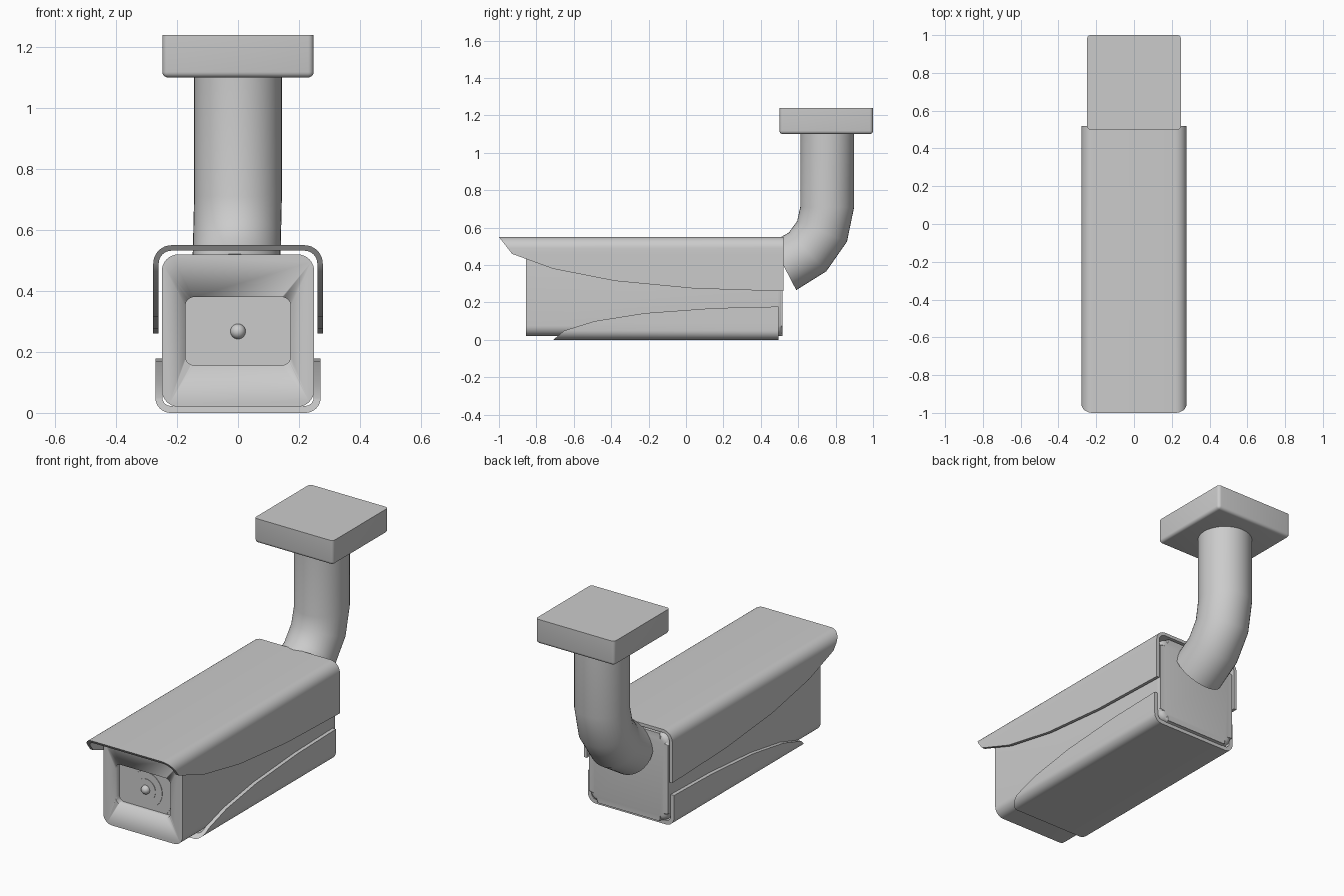
import bpy, bmesh
from math import sin, cos, pi, radians
from mathutils import Vector

if "Cube" in bpy.data.objects:
    bpy.data.objects.remove(bpy.data.objects["Cube"])


def finish(name, bm, angle=35):
    bmesh.ops.recalc_face_normals(bm, faces=bm.faces)
    me = bpy.data.meshes.new(name)
    bm.to_mesh(me)
    bm.free()
    ob = bpy.data.objects.new(name, me)
    bpy.context.collection.objects.link(ob)
    bpy.ops.object.select_all(action='DESELECT')
    ob.select_set(True)
    bpy.context.view_layer.objects.active = ob
    bpy.ops.object.shade_smooth_by_angle(angle=radians(angle))
    return ob


def skin(bm, rings, cap=True):
    """Join closed rings of points with quads."""
    vs = [[bm.verts.new(p) for p in r] for r in rings]
    n = len(vs[0])
    for a, b in zip(vs, vs[1:]):
        for i in range(n):
            bm.faces.new((a[i], a[(i + 1) % n], b[(i + 1) % n], b[i]))
    if cap:
        bm.faces.new(vs[0])
        bm.faces.new(vs[-1])


def rounded_rect(hx, hz, cz, r, n=8):
    pts = []
    for k, (sx, sz) in enumerate(((1, 1), (-1, 1), (-1, -1), (1, -1))):
        for i in range(n + 1):
            a = (k + i / n) * pi / 2
            pts.append((sx * (hx - r) + r * cos(a), cz + sz * (hz - r) + r * sin(a)))
    return pts


def prism(name, pts, y0, y1, rear_bevel=0):
    bm = bmesh.new()
    skin(bm, [[(x, y, z) for x, z in pts] for y in (y0, y1)])
    if rear_bevel:
        edges = [e for e in bm.edges if all(abs(v.co.y - y1) < 1e-5 for v in e.verts)]
        bmesh.ops.bevel(bm, geom=edges, offset=rear_bevel, segments=4, profile=0.5, affect='EDGES')
    return finish(name, bm)


def shell(name, hx, z_flat, t, r, curve, y_back):
    """U-shaped cover; curve lists (y, z) of its swept front edge, from rear tip to flat side."""
    s = 1 if z_flat > curve[0][1] else -1
    zc = z_flat - s * r

    def front_y(z):
        for (ya, za), (yb, zb) in zip(curve, curve[1:]):
            if min(za, zb) - 1e-6 <= z <= max(za, zb) + 1e-6:
                return ya + (yb - ya) * (z - za) / (zb - za)

    def profile(off):
        half = [(hx - off, z) for _, z in curve if (zc - z) * s > 1e-4]
        for i in range(9):
            a = i / 8 * pi / 2
            half.append((hx - r + (r - off) * cos(a), zc + s * (r - off) * sin(a)))
        return half + [(-x, z) for x, z in reversed(half)]

    outer, inner = profile(0), profile(t)
    bm = bmesh.new()
    rings = [[(xo, front_y(zo), zo), (xo, y_back, zo), (xi, y_back, zi), (xi, front_y(zi), zi)]
             for (xo, zo), (xi, zi) in zip(outer, inner)]
    skin(bm, rings)
    return finish(name, bm)


# Camera body with a recessed front window
body = prism("camera_body", rounded_rect(0.25, 0.25, 0.27, 0.055), -0.855, 0.517, 0.03)
cutter = prism("window_cutter", rounded_rect(0.173, 0.112, 0.268, 0.03), -0.95, -0.82)
cutter.hide_render = True
mod = body.modifiers.new("window", 'BOOLEAN')
mod.operation = 'DIFFERENCE'
mod.object = cutter
bpy.context.view_layer.objects.active = body
bpy.ops.object.modifier_apply(modifier=mod.name)
bpy.data.objects.remove(cutter)

# Lens rings, stepped out from the window floor
LZ = 0.267
for name, r, y in (("lens_plate", 0.166, -0.823), ("lens_outer_ring", 0.1, -0.826),
                   ("lens_inner_ring", 0.06, -0.829)):
    pts = [(r * cos(i * pi / 32), LZ + max(-0.109, min(0.11, r * sin(i * pi / 32)))) for i in range(64)]
    prism(name, pts, y, -0.815)

# Lens bead
bm = bmesh.new()
bmesh.ops.create_uvsphere(bm, u_segments=24, v_segments=12, radius=0.025)
bmesh.ops.translate(bm, vec=(0, -0.829, LZ), verts=bm.verts)
finish("lens_bead", bm)

# Sun hood over the top and lower tray beneath
shell("sun_hood", 0.278, 0.55, 0.018, 0.06,
      [(0.518, 0.26), (0.04, 0.275), (-0.38, 0.315), (-0.71, 0.38), (-0.93, 0.46), (-1.0, 0.55)], 0.52)
shell("lower_tray", 0.271, 0.0, 0.023, 0.05,
      [(0.493, 0.178), (0.15, 0.17), (-0.22, 0.143), (-0.49, 0.1), (-0.65, 0.05), (-0.71, 0.0)], 0.495)

# Bent support arm: centre y, centre z, tilt, sideways shift
bm = bmesh.new()
rings = []
for y, z, tilt, dx in ((0.755, 1.11, 0, 0), (0.755, 0.71, 0, 0), (0.7275, 0.58, 22.5, -0.003),
                       (0.65, 0.47, 46, -0.006), (0.523, 0.394, 62.5, -0.01)):
    t = radians(tilt)
    side, out = Vector((1, 0, 0)), Vector((0, cos(t), -sin(t)))
    c = Vector((dx, y, z))
    rings.append([c + 0.144 * (side * cos(i * pi / 20) + out * sin(i * pi / 20)) for i in range(40)])
skin(bm, rings)
finish("support_arm", bm)

# Ceiling mounting plate, rounded below and at its corners
bm = bmesh.new()
bmesh.ops.create_cube(bm, size=1)
bmesh.ops.scale(bm, vec=(0.496, 0.5, 0.14), verts=bm.verts)
bmesh.ops.translate(bm, vec=(0, 0.75, 1.17), verts=bm.verts)
edges = [e for e in bm.edges if any(v.co.z < 1.17 for v in e.verts)]
bmesh.ops.bevel(bm, geom=edges, offset=0.018, segments=4, profile=0.5, affect='EDGES')
finish("mounting_plate", bm)
